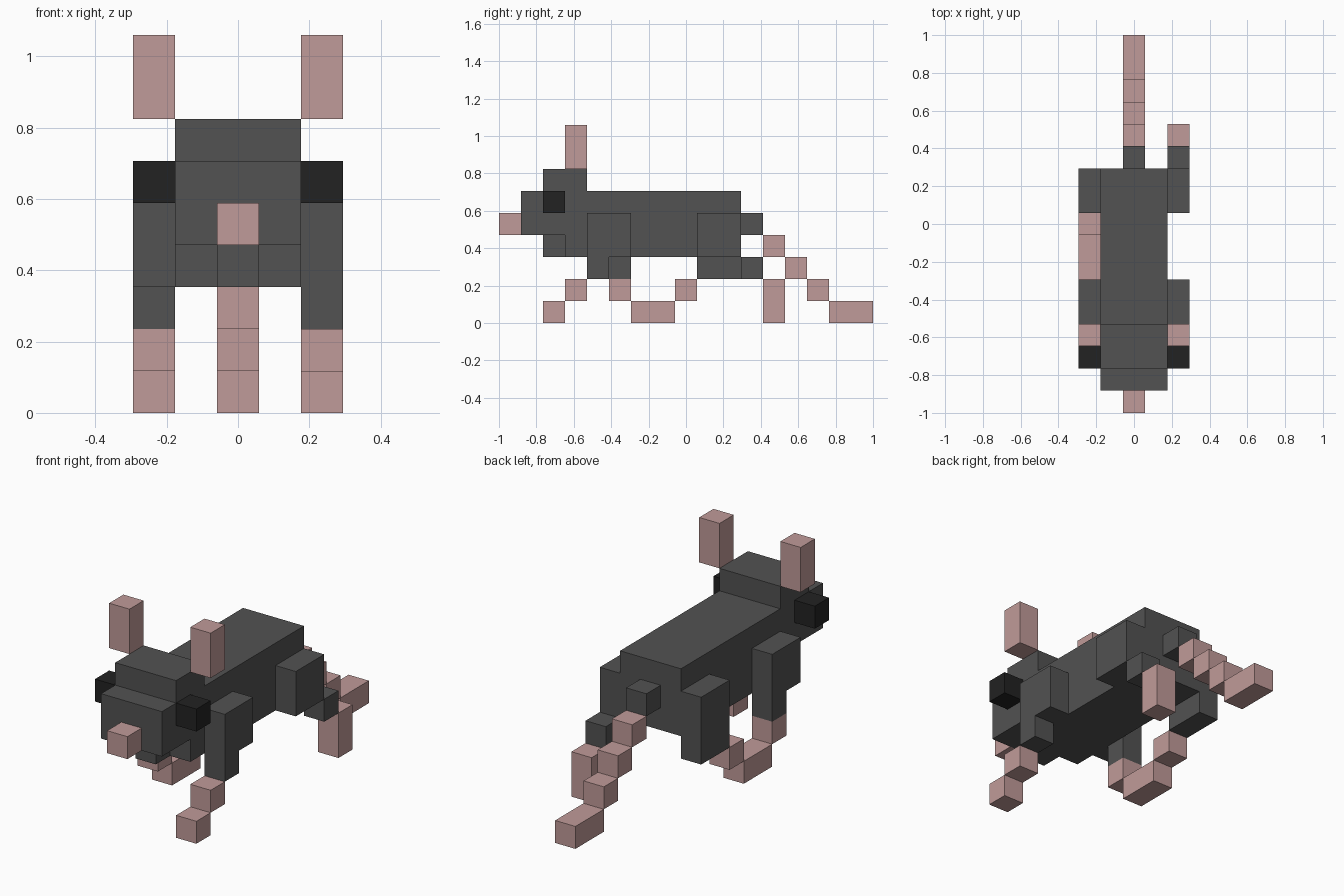
import bpy
import bmesh
from mathutils import Matrix, Vector

default = bpy.data.objects.get("Cube")
if default:
    bpy.data.objects.remove(default, do_unlink=True)

U = 2 / 17  # edge length of one block; the animal is 17 blocks long


def material(name, rgb):
    mat = bpy.data.materials.new(name)
    mat.use_nodes = True
    mat.diffuse_color = (*rgb, 1)
    mat.node_tree.nodes["Principled BSDF"].inputs["Base Color"].default_value = (*rgb, 1)
    return mat


FUR = material("dark grey fur", (0.085, 0.085, 0.085))
SKIN = material("dusty pink skin", (0.53, 0.328, 0.319))
EYE = material("black eye", (0.016, 0.016, 0.016))


def blocks(name, mat, *boxes):
    """Make one object from boxes, each (x, y, z, width, depth, height) in
    blocks: x is the box centre, y its front counted from the nose, z its base."""
    bm = bmesh.new()
    for x, y, z, w, d, h in boxes:
        centre = Vector((x, y + d / 2 - 8.5, z + h / 2)) * U
        size = Matrix.Diagonal((w * U, d * U, h * U, 1))
        bmesh.ops.create_cube(bm, size=1, matrix=Matrix.Translation(centre) @ size)
    mesh = bpy.data.meshes.new(name)
    bm.to_mesh(mesh)
    bm.free()
    mesh.materials.append(mat)
    obj = bpy.data.objects.new(name, mesh)
    bpy.context.collection.objects.link(obj)
    return obj


# Trunk and head
blocks("body", FUR, (0, 4, 3, 3, 7, 3))
blocks("head", FUR, (0, 1, 4, 3, 3, 2), (0, 3, 3, 3, 1, 1))
blocks("crown", FUR, (0, 2, 6, 3, 2, 1))
blocks("jaw", FUR, (0, 2, 3, 1, 1, 1))
blocks("nose", SKIN, (0, 0, 4, 1, 1, 1))

# Mirrored parts: eyes, ears, shoulders and haunches
for side, x in (("left", 2), ("right", -2)):
    blocks(f"{side}_eye", EYE, (x, 2, 5, 1, 1, 1))
    blocks(f"{side}_ear", SKIN, (x, 3, 7, 1, 1, 2))
    blocks(f"{side}_shoulder", FUR, (x, 4, 3, 1, 2, 2))
    blocks(f"{side}_haunch", FUR, (x, 9, 3, 1, 2, 2))

# Left legs stretch away from each other
blocks("left_front_leg", FUR, (2, 4, 2, 1, 1, 1))
blocks("left_front_paw", SKIN, (2, 3, 1, 1, 1, 1), (2, 2, 0, 1, 1, 1))
blocks("left_hind_leg", FUR, (2, 11, 2, 1, 1, 1))
blocks("left_hind_paw", SKIN, (2, 12, 0, 1, 1, 2))

# Right legs meet under the belly
blocks("right_front_leg", FUR, (-2, 5, 2, 1, 1, 1))
blocks("right_front_paw", SKIN, (-2, 5, 1, 1, 1, 1), (-2, 6, 0, 1, 1, 1))
blocks("right_hind_leg", FUR, (-2, 9, 2, 1, 2, 1))
blocks("right_hind_paw", SKIN, (-2, 8, 1, 1, 1, 1), (-2, 7, 0, 1, 1, 1))

# Tail steps down to the ground
blocks("tail_root", FUR, (0, 11, 4, 1, 1, 1))
steps = [(0, 12 + i, 3 - i, 1, 1, 1) for i in range(3)]
blocks("tail", SKIN, *steps, (0, 15, 0, 1, 2, 1))
